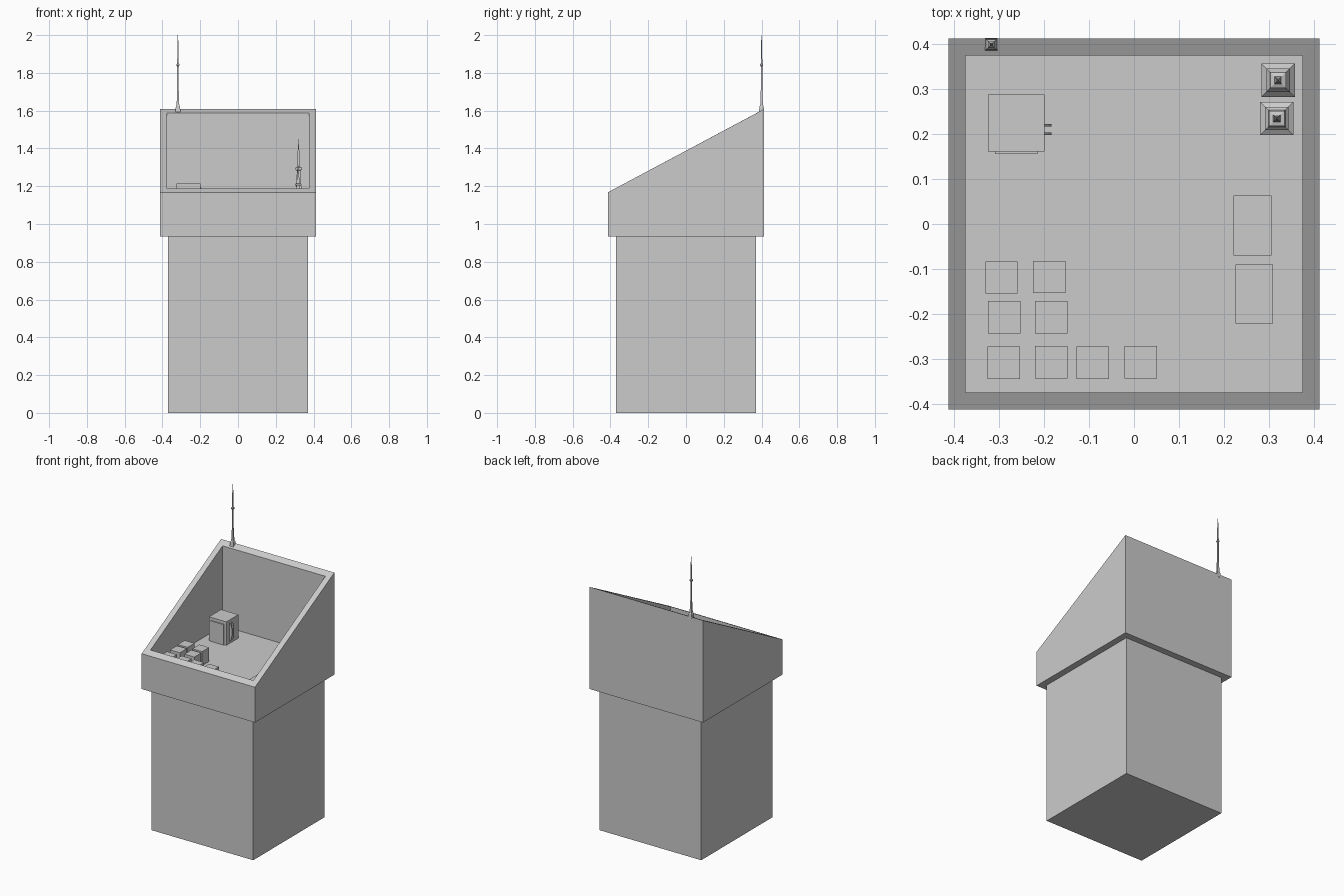
import bpy, bmesh

if "Cube" in bpy.data.objects:
    bpy.data.objects.remove(bpy.data.objects["Cube"])

FLOOR = 1.06


def finish(name, bm):
    bmesh.ops.recalc_face_normals(bm, faces=bm.faces)
    mesh = bpy.data.meshes.new(name)
    bm.to_mesh(mesh)
    bm.free()
    obj = bpy.data.objects.new(name, mesh)
    bpy.context.collection.objects.link(obj)
    return obj


def loft(name, rings, cx=0, cy=0):
    """Stack square rings of (half width, z at front, z at back), capped at both ends."""
    bm = bmesh.new()
    loops = []
    for r, zf, zb in rings:
        corners = ((-r, -r, zf), (r, -r, zf), (r, r, zb), (-r, r, zb))
        loops.append([bm.verts.new((cx + x, cy + y, z)) for x, y, z in corners])
    for a, b in zip(loops, loops[1:]):
        for i in range(4):
            j = (i + 1) % 4
            bm.faces.new((a[i], a[j], b[j], b[i]))
    bm.faces.new(loops[0])
    bm.faces.new(loops[-1])
    return finish(name, bm)


def box(name, x0, x1, y0, y1, z0, z1):
    bm = bmesh.new()
    bmesh.ops.create_cube(bm, size=1)
    for v in bm.verts:
        v.co = (x1 if v.co.x > 0 else x0, y1 if v.co.y > 0 else y0, z1 if v.co.z > 0 else z0)
    return finish(name, bm)


def mast(name, x, y, z, height, profile):
    """Square mast; profile is (half width, fraction of height)."""
    loft(name, [(r, z + t * height, z + t * height) for r, t in profile], x, y)


def prism_y(name, points, y0, y1):
    bm = bmesh.new()
    face = bm.faces.new([bm.verts.new((x, y0, z)) for x, z in points])
    new = bmesh.ops.extrude_face_region(bm, geom=[face])["geom"]
    moved = [v for v in new if isinstance(v, bmesh.types.BMVert)]
    bmesh.ops.translate(bm, verts=moved, vec=(0, y1 - y0, 0))
    return finish(name, bm)


# Pedestal and open sloping housing
box("pedestal", -0.37, 0.37, -0.37, 0.37, 0, 0.935)
loft("sloped_housing", [(0.413, 0.935, 0.935), (0.413, 1.168, 1.608),
                        (0.375, 1.188, 1.588), (0.375, FLOOR, FLOOR)])

# Masts: two stepped towers inside and a slim one on the back rim
tower = [(0.037, 0), (0.037, 0.06), (0.026, 0.09), (0.026, 0.18), (0.019, 0.21),
         (0.012, 0.42), (0.009, 0.57), (0.017, 0.58), (0.017, 0.61), (0.008, 0.62),
         (0.005, 0.84), (0.003, 0.85), (0.001, 1)]
slim = [(0.014, 0), (0.011, 0.08), (0.007, 0.1), (0.004, 0.3), (0.004, 0.595),
        (0.007, 0.605), (0.007, 0.625), (0.004, 0.635), (0.003, 0.8), (0.001, 1)]
mast("tall_tower", 0.321, 0.32, FLOOR, 0.39, tower)
mast("short_tower", 0.318, 0.235, FLOOR, 0.25, tower)
mast("rim_antenna", -0.318, 0.4, 1.59, 0.41, slim)

# Cabinet with a front door and two side handles
box("cabinet", -0.325, -0.199, 0.162, 0.288, FLOOR, 1.215)
box("cabinet_door", -0.309, -0.215, 0.156, 0.163, FLOOR, 1.195)
arc = [(-0.2, 1.2), (-0.19, 1.185), (-0.184, 1.16), (-0.184, 1.11), (-0.19, 1.085),
       (-0.2, 1.07)]
for i, y in enumerate((0.201, 0.22)):
    prism_y(f"cabinet_handle_{i + 1}", arc, y - 0.003, y + 0.003)

# Small blocks on the floor
blocks = [(-0.295, -0.119), (-0.189, -0.118), (-0.289, -0.208), (-0.184, -0.208),
          (-0.29, -0.309), (-0.184, -0.308), (-0.092, -0.309), (0.015, -0.308)]
for i, (x, y) in enumerate(blocks):
    box(f"small_block_{i + 1}", x - 0.036, x + 0.036, y - 0.036, y + 0.036, FLOOR, 1.152)

# Low flat slabs on the right
box("flat_slab_back", 0.222, 0.306, -0.07, 0.063, FLOOR, 1.09)
box("flat_slab_front", 0.226, 0.309, -0.222, -0.09, FLOOR, 1.09)
